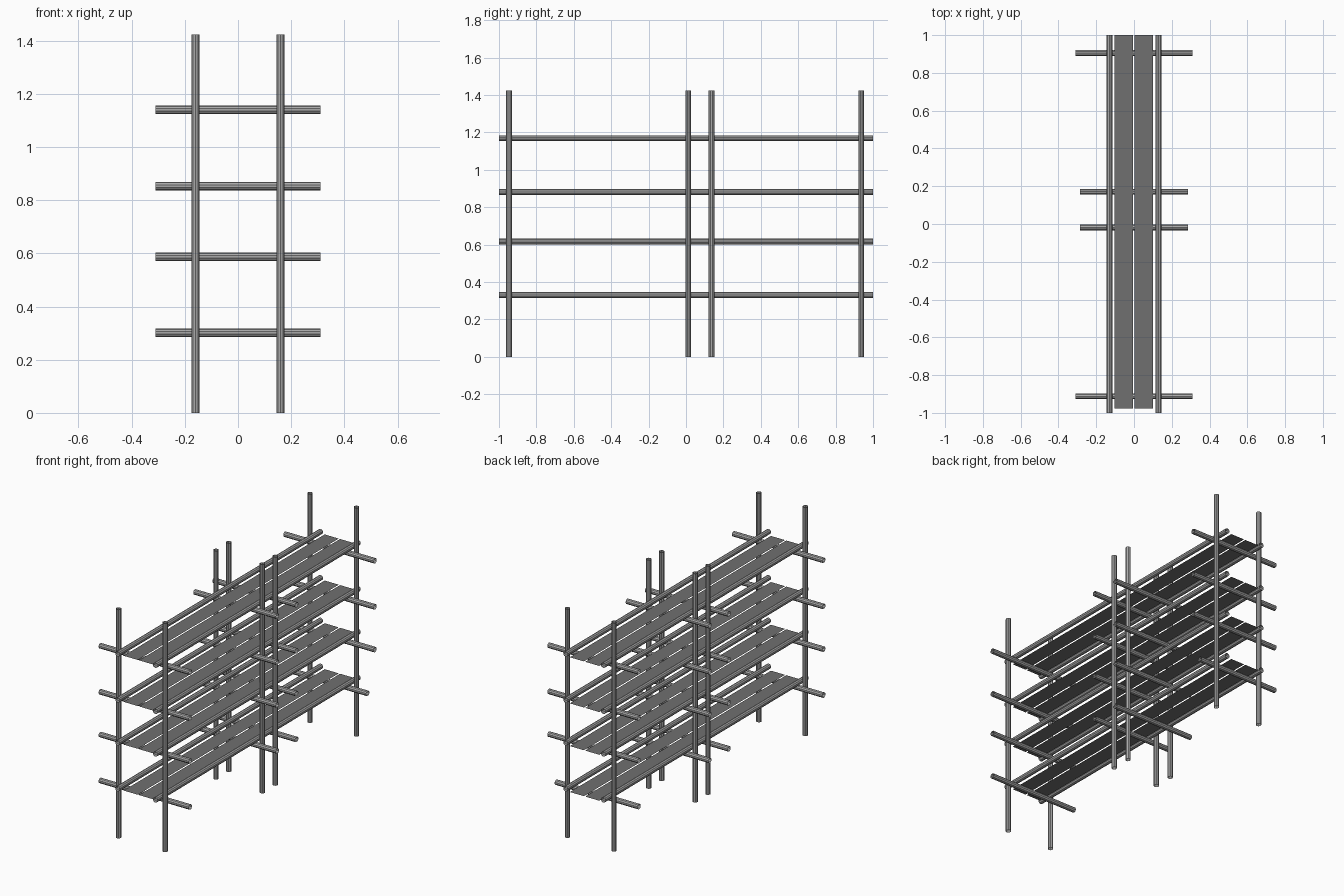
import bpy
from mathutils import Vector

if "Cube" in bpy.data.objects:
    bpy.data.objects.remove(bpy.data.objects["Cube"])

R = 0.016
POST_H = 1.424
POST_X = 0.16
RAIL_X = 0.13
LEVELS = [0.301, 0.853, 0.587, 1.14]
# (post y, cross bar y, bar half length) for each frame
FRAMES = [(-0.946, -0.912, 0.311), (0.012, -0.018, 0.285),
          (0.137, 0.171, 0.285), (0.937, 0.905, 0.311)]


def grey(name, v):
    m = bpy.data.materials.new(name)
    m.diffuse_color = (v, v, v, 1)
    m.use_nodes = True
    m.node_tree.nodes["Principled BSDF"].inputs["Base Color"].default_value = m.diffuse_color
    return m


POLE_MAT = grey("pole_grey", 0.4)
BOARD_MAT = grey("board_grey", 0.16)


def pole(name, a, b, sides=10):
    """Open-ended, flat-faced tube from a to b."""
    a, b = Vector(a), Vector(b)
    bpy.ops.mesh.primitive_cylinder_add(vertices=sides, radius=R, depth=(b - a).length,
                                        end_fill_type='NOTHING', location=(a + b) / 2)
    ob = bpy.context.object
    ob.name = name
    ob.rotation_euler = (b - a).to_track_quat('Z', 'Y').to_euler()
    ob.data.materials.append(POLE_MAT)


def board(name, x0, x1, y0, y1, z):
    """Thin flat shelf board."""
    bpy.ops.mesh.primitive_plane_add(size=1, location=((x0 + x1) / 2, (y0 + y1) / 2, z))
    ob = bpy.context.object
    ob.name = name
    ob.scale = (x1 - x0, y1 - y0, 1)
    ob.data.materials.append(BOARD_MAT)


# upright posts
for py, by, half in FRAMES:
    for s in (-1, 1):
        pole("upright_post", (s * POST_X, py, 0), (s * POST_X, py, POST_H))

for z in LEVELS:
    # cross bars carrying each shelf (lowest rear one is cut shorter on the right)
    for py, by, half in FRAMES:
        right = 0.26 if (z < 0.4 and by > 0.5) else half
        pole("cross_bar", (-half, by, z), (right, by, z))
    # long rails beside the boards
    for s in (-1, 1):
        pole("long_rail", (s * RAIL_X, -1, z + 0.029), (s * RAIL_X, 1, z + 0.029))
    # two shelf boards
    board("left_shelf_board", -0.103, -0.006, -0.978, 1, z + 0.0175)
    board("right_shelf_board", 0.003, 0.1, -0.978, 1, z + 0.0175)
